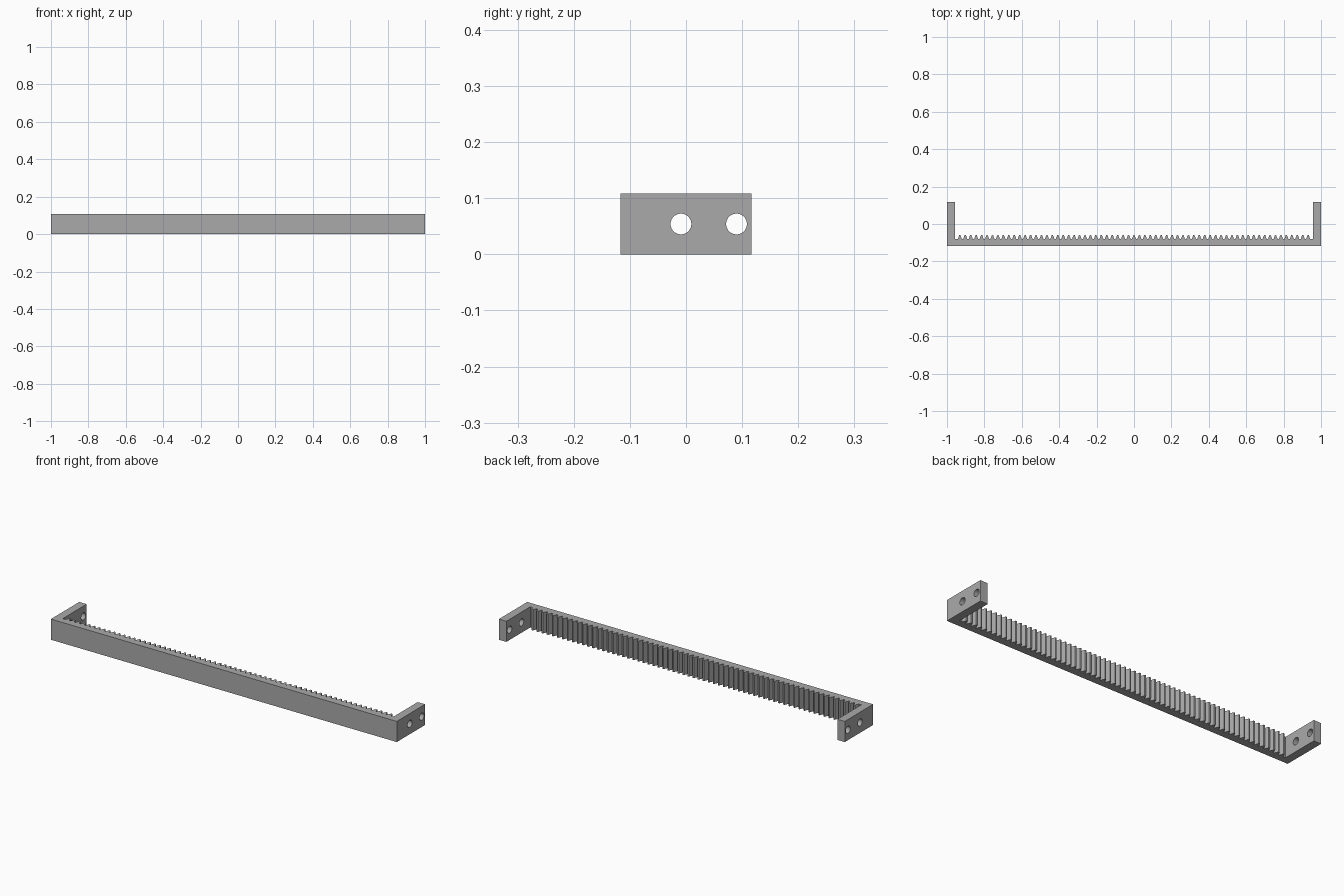
import bpy
import bmesh
import math

if "Cube" in bpy.data.objects:
    bpy.data.objects.remove(bpy.data.objects["Cube"])

grey = bpy.data.materials.new("plain grey")
grey.use_nodes = True
colour = (0.4, 0.4, 0.4, 1)
grey.diffuse_color = colour
grey.node_tree.nodes["Principled BSDF"].inputs["Base Color"].default_value = colour

HEIGHT = 0.108
FRONT, BACK = -0.117, 0.117
ROOT, TIP = -0.081, -0.060
INNER = 0.957
TEETH = 65
PITCH = 0.0291


def finish(bm, name):
    bmesh.ops.recalc_face_normals(bm, faces=bm.faces)
    mesh = bpy.data.meshes.new(name)
    bm.to_mesh(mesh)
    bm.free()
    mesh.materials.append(grey)
    obj = bpy.data.objects.new(name, mesh)
    bpy.context.collection.objects.link(obj)
    return obj


def extrude_outline(points, name):
    bm = bmesh.new()
    face = bm.faces.new([bm.verts.new((x, y, 0)) for x, y in points])
    out = bmesh.ops.extrude_face_region(bm, geom=[face])
    top = [v for v in out["geom"] if isinstance(v, bmesh.types.BMVert)]
    bmesh.ops.translate(bm, verts=top, vec=(0, 0, HEIGHT))
    return finish(bm, name)


# Bracket outline: front bar, two end arms, and the row of rack teeth
outline = [(-1, BACK), (-1, FRONT), (1, FRONT), (1, BACK), (INNER, BACK), (INNER, ROOT)]
half_tooth = [(0.0112, ROOT), (0.0075, -0.071), (0.0035, TIP)]
for i in range(TEETH):
    centre = ((TEETH - 1) / 2 - i) * PITCH
    outline += [(centre + dx, y) for dx, y in half_tooth]
    outline += [(centre - dx, y) for dx, y in reversed(half_tooth)]
outline += [(-INNER, ROOT), (-INNER, BACK)]
rack = extrude_outline(outline, "toothed_rack_bracket")

# Two mounting holes drilled across both arms
for label, y in (("inner", -0.009), ("outer", 0.09)):
    bpy.ops.mesh.primitive_cylinder_add(
        vertices=48, radius=0.0185, depth=2.2,
        location=(0, y, HEIGHT / 2), rotation=(0, math.pi / 2, 0))
    drill = bpy.context.object
    drill.name = label + "_hole_cutter"
    drill.data.materials.append(grey)
    drill.hide_render = True
    drill.hide_set(True)
    cut = rack.modifiers.new(label + " hole", "BOOLEAN")
    cut.operation = "DIFFERENCE"
    cut.solver = "EXACT"
    cut.object = drill

# Smooth the hole walls and keep every flat edge crisp
bpy.ops.object.select_all(action="DESELECT")
rack.select_set(True)
bpy.context.view_layer.objects.active = rack
for modifier in list(rack.modifiers):
    bpy.ops.object.modifier_apply(modifier=modifier.name)
bpy.ops.object.shade_smooth_by_angle(angle=math.radians(12))
